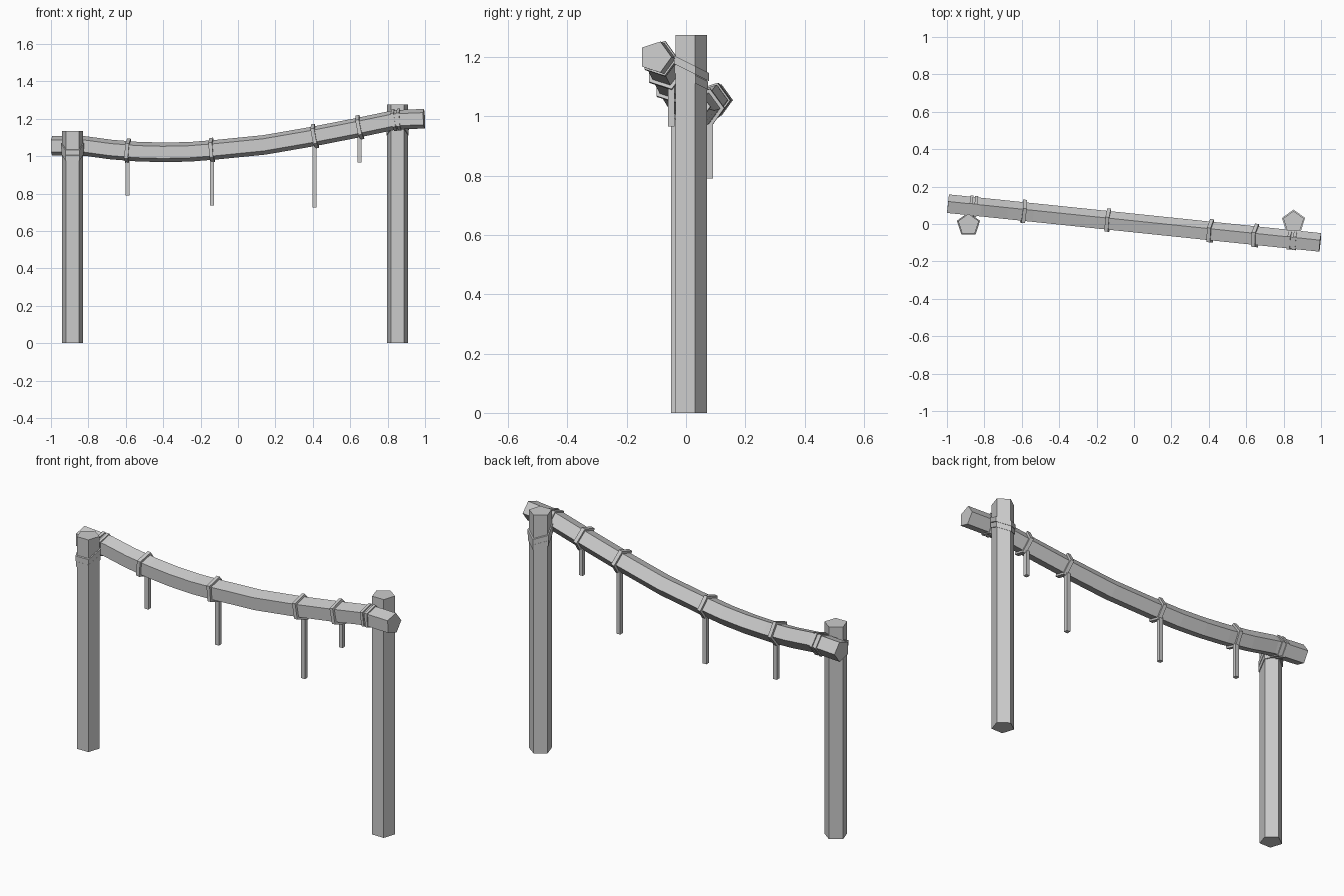
import bpy
import bmesh
from math import sin, cos, pi
from mathutils import Vector

cube = bpy.data.objects.get("Cube")
if cube:
    bpy.data.objects.remove(cube)

grey = bpy.data.materials.new("plain grey")
grey.use_nodes = True
colour = (0.6, 0.6, 0.6, 1)
grey.diffuse_color = colour
grey.node_tree.nodes["Principled BSDF"].inputs["Base Color"].default_value = colour


def loft(name, rings):
    """Closed solid skinned through matching rings of points."""
    bm = bmesh.new()
    loops = [[bm.verts.new(p) for p in ring] for ring in rings]
    n = len(loops[0])
    for a, b in zip(loops, loops[1:]):
        for i in range(n):
            j = (i + 1) % n
            bm.faces.new((a[i], a[j], b[j], b[i]))
    bm.faces.new(loops[0])
    bm.faces.new(loops[-1])
    bmesh.ops.recalc_face_normals(bm, faces=bm.faces)
    mesh = bpy.data.meshes.new(name)
    bm.to_mesh(mesh)
    bm.free()
    mesh.materials.append(grey)
    obj = bpy.data.objects.new(name, mesh)
    bpy.context.collection.objects.link(obj)
    return obj


def pentagon(centre, first, second, radius):
    """Five points whose apex lies along the first axis."""
    return [centre + radius * (cos(a) * first + sin(a) * second)
            for a in (2 * pi * i / 5 for i in range(5))]


# Sagging beam path: x and height of its centre line
PATH = [(-0.995, 1.055), (-0.82, 1.054), (-0.68, 1.035), (-0.54, 1.024),
        (-0.4, 1.02), (-0.26, 1.023), (-0.12, 1.034), (0.14, 1.06),
        (0.4, 1.105), (0.62, 1.148), (0.84, 1.194), (0.995, 1.2)]
SIDE = Vector((0.104, 1, 0)).normalized()


def beam_point(x):
    for (xa, za), (xb, zb) in zip(PATH, PATH[1:]):
        if x <= xb:
            break
    z = za + (zb - za) * (x - xa) / (xb - xa)
    return Vector((x, -0.104 * x, z))


def beam_axis(x):
    a, b = max(x - 0.03, -0.995), min(x + 0.03, 0.995)
    return (beam_point(b) - beam_point(a)).normalized()


def beam_ring(x, radius, shift=0):
    axis = beam_axis(x)
    return pentagon(beam_point(x) + axis * shift, SIDE, axis.cross(SIDE), radius)


def beam_band(name, x, radius, width):
    loft(name, [beam_ring(x, radius, s * width / 2) for s in (-1, 1)])


loft("beam", [beam_ring(x, 0.055) for x, z in PATH])

# Hanging straps: a band round the beam with a tail below
for i, (x, bottom) in enumerate([(-0.59, 0.79), (-0.14, 0.735),
                                 (0.41, 0.725), (0.65, 0.965)], 1):
    beam_band(f"strap_band_{i}", x, 0.069, 0.02)
    c = beam_point(x) + Vector((0, 0.018, 0))
    rings = [[Vector((c.x + dx * 0.011, c.y + dy * 0.011, z))
              for dx, dy in ((-1, -1), (1, -1), (1, 1), (-1, 1))]
             for z in (bottom, c.z - 0.05)]
    loft(f"strap_tail_{i}", rings)

# Posts, each lashed to the beam by two sloping rings and two beam bands
X, Y, Z = Vector((1, 0, 0)), Vector((0, 1, 0)), Vector((0, 0, 1))
for side, x, y, top, lash, slope, band_x in (
        ("right", -0.885, -0.003, 1.135, 1.03, 0.5, -0.86),
        ("left", 0.853, 0.012, 1.275, 1.15, -0.5, 0.847)):
    base = Vector((x, y, 0))
    loft(f"{side}_post", [pentagon(base + Z * h, Y, X, 0.058) for h in (0, top)])
    for k in (-1, 1):
        label = "upper" if k > 0 else "lower"
        mid = lash + k * 0.015
        loft(f"{side}_post_{label}_lashing",
             [pentagon(base + Z * (mid + e), Y + Z * slope, X, 0.064 + k * 0.001)
              for e in (-0.014, 0.014)])
        beam_band(f"{side}_beam_{label}_lashing", band_x + k * 0.013, 0.062, 0.016)
